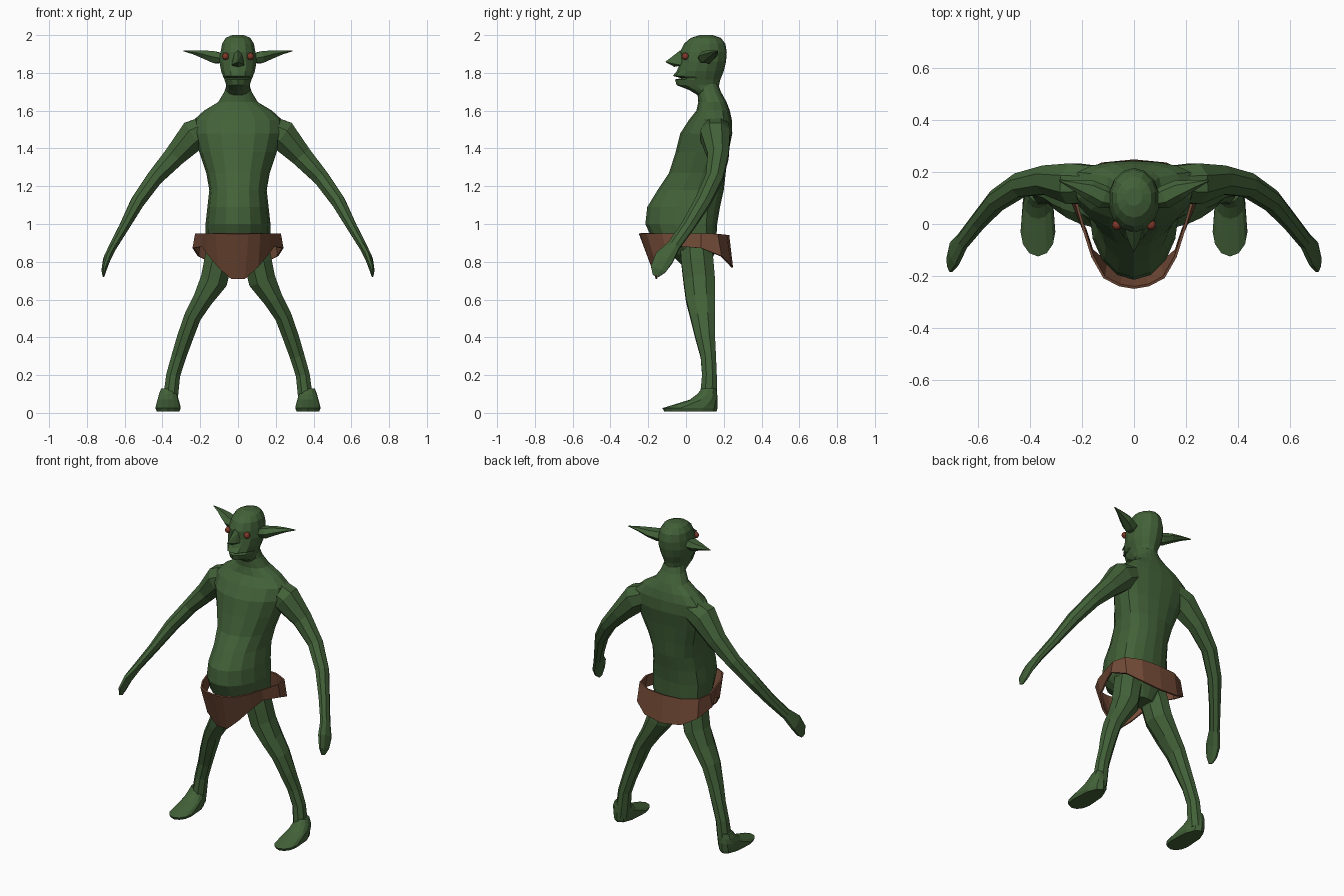
import bpy, bmesh, math
from mathutils import Vector


def material(name, rgb):
    m = bpy.data.materials.new(name)
    m.diffuse_color = (*rgb, 1)
    return m


GREEN = material("skin green", (0.055, 0.12, 0.04))
BROWN = material("leather brown", (0.17, 0.07, 0.038))
RED = material("eye red", (0.22, 0.04, 0.022))


def finish(bm, name, mat, mirror=False):
    bmesh.ops.recalc_face_normals(bm, faces=bm.faces)
    me = bpy.data.meshes.new(name)
    bm.to_mesh(me)
    bm.free()
    me.materials.append(mat)
    ob = bpy.data.objects.new(name, me)
    bpy.context.collection.objects.link(ob)
    if mirror:
        ob.modifiers.new("mirror", 'MIRROR')
    return ob


def skin(name, loops, mirror=False):
    """Bridge a list of equal-sized point loops and close both ends."""
    bm = bmesh.new()
    rows = [[bm.verts.new(p) for p in loop] for loop in loops]
    n = len(rows[0])
    for a, b in zip(rows, rows[1:]):
        for i in range(n):
            j = (i + 1) % n
            bm.faces.new((a[i], a[j], b[j], b[i]))
    bm.faces.new(rows[0])
    bm.faces.new(rows[-1])
    return finish(bm, name, GREEN, mirror)


def stack(name, rings, n, x=0, flat_back=1.0, mirror=False):
    """Horizontal rings: height, front y, back y, half width, y of widest point."""
    loops = []
    for z, yf, yb, w, yc in rings:
        loop = []
        for i in range(n):
            t = 2 * math.pi * i / n
            c = math.cos(t)
            y = yc - (yc - yf) * c if c > 0 else yc + (yb - yc) * abs(c) ** flat_back
            loop.append((x + w * math.sin(t), y, z))
        loops.append(loop)
    return skin(name, loops, mirror)


def tube(name, rings, n=8, hint=(0, 1, 0)):
    """Mirrored limb: centre x, y, z, then half thickness across and along the hint."""
    pts = [Vector(r[:3]) for r in rings]
    loops = []
    for k, r in enumerate(rings):
        t = (pts[min(k + 1, len(pts) - 1)] - pts[max(k - 1, 0)]).normalized()
        u = t.cross(Vector(hint)).normalized()
        v = u.cross(t)
        loops.append([pts[k] + u * r[3] * math.cos(a) + v * r[4] * math.sin(a)
                      for a in (2 * math.pi * (i + 0.5) / n for i in range(n))])
    return skin(name, loops, True)


# Torso with pot belly, rounded back and sloping shoulders
stack("torso", [
    (0.77, -0.01, 0.12, 0.07, 0.06),
    (0.84, -0.08, 0.15, 0.14, 0.06),
    (0.91, -0.175, 0.16, 0.17, 0.05),
    (1.00, -0.215, 0.165, 0.172, 0.04),
    (1.09, -0.205, 0.18, 0.162, 0.04),
    (1.18, -0.15, 0.20, 0.152, 0.06),
    (1.27, -0.09, 0.21, 0.168, 0.09),
    (1.38, -0.055, 0.225, 0.205, 0.12),
    (1.48, -0.03, 0.245, 0.235, 0.14),
    (1.55, 0.015, 0.243, 0.235, 0.15),
    (1.60, 0.055, 0.232, 0.18, 0.15),
    (1.645, 0.065, 0.215, 0.105, 0.14),
    (1.70, 0.06, 0.185, 0.072, 0.12),
    (1.74, 0.05, 0.17, 0.06, 0.11)], 16, flat_back=0.65)

# Head with jaw, open mouth slit, lips and brow
stack("head", [
    (1.68, 0.065, 0.185, 0.055, 0.12),
    (1.71, 0.015, 0.175, 0.062, 0.10),
    (1.735, -0.05, 0.175, 0.064, 0.09),
    (1.765, -0.058, 0.182, 0.074, 0.08),
    (1.772, -0.025, 0.185, 0.077, 0.08),
    (1.784, -0.07, 0.19, 0.082, 0.08),
    (1.81, -0.048, 0.20, 0.092, 0.08),
    (1.86, -0.03, 0.212, 0.101, 0.09),
    (1.91, -0.032, 0.216, 0.095, 0.10),
    (1.955, -0.01, 0.208, 0.086, 0.10),
    (1.985, 0.025, 0.185, 0.067, 0.10),
    (2.00, 0.07, 0.14, 0.032, 0.105)], 14)

# Pointed nose
bm = bmesh.new()
for p in [(0, -0.03, 1.92), (0, -0.11, 1.858), (0, -0.062, 1.832)]:
    bm.verts.new(p)
for s in (-1, 1):
    for p in [(0.036, -0.02, 1.84), (0.022, -0.065, 1.848), (0.02, -0.02, 1.905)]:
        bm.verts.new((s * p[0], p[1], p[2]))
bmesh.ops.convex_hull(bm, input=bm.verts)
finish(bm, "nose", GREEN)

# Swept-back pointed ears
tube("ears", [
    (0.075, 0.09, 1.875, 0.025, 0.03),
    (0.12, 0.105, 1.882, 0.036, 0.045),
    (0.17, 0.13, 1.895, 0.026, 0.04),
    (0.23, 0.15, 1.908, 0.013, 0.02),
    (0.288, 0.168, 1.916, 0.002, 0.003)], 6)

# Eyes
bm = bmesh.new()
bmesh.ops.create_uvsphere(bm, u_segments=10, v_segments=6, radius=0.019)
bmesh.ops.translate(bm, vec=(0.066, -0.004, 1.888), verts=bm.verts)
finish(bm, "eyes", RED, True)

# Long arms ending in flat mitten hands
tube("arms", [
    (0.11, 0.155, 1.53, 0.07, 0.07),
    (0.235, 0.155, 1.47, 0.088, 0.085),
    (0.335, 0.17, 1.36, 0.062, 0.06),
    (0.44, 0.15, 1.245, 0.046, 0.05),
    (0.53, 0.09, 1.12, 0.040, 0.045),
    (0.60, 0.01, 0.99, 0.029, 0.038),
    (0.66, -0.065, 0.885, 0.023, 0.036),
    (0.692, -0.115, 0.82, 0.021, 0.055),
    (0.709, -0.148, 0.76, 0.014, 0.045),
    (0.712, -0.16, 0.725, 0.005, 0.018)])

# Straddling legs
tube("legs", [
    (0.075, 0.05, 0.90, 0.09, 0.09),
    (0.105, 0.06, 0.80, 0.08, 0.092),
    (0.128, 0.07, 0.70, 0.078, 0.09),
    (0.187, 0.077, 0.60, 0.056, 0.083),
    (0.24, 0.088, 0.51, 0.048, 0.07),
    (0.28, 0.102, 0.40, 0.046, 0.056),
    (0.313, 0.118, 0.30, 0.042, 0.044),
    (0.343, 0.124, 0.20, 0.04, 0.042),
    (0.355, 0.12, 0.10, 0.042, 0.048),
    (0.365, 0.12, 0.04, 0.045, 0.045)])

# Long flat feet
stack("feet", [
    (0.008, -0.115, 0.162, 0.06, -0.03),
    (0.025, -0.125, 0.167, 0.067, -0.03),
    (0.045, -0.06, 0.167, 0.063, 0.02),
    (0.07, 0.02, 0.167, 0.056, 0.08),
    (0.10, 0.06, 0.165, 0.048, 0.11),
    (0.13, 0.085, 0.16, 0.036, 0.12)], 12, x=0.37, flat_back=0.7, mirror=True)

# Loincloth: top edge and bottom edge from the front centre to the back centre
cloth = [
    ((0, -0.245, 0.95), (0, -0.155, 0.71)),
    ((0.055, -0.236, 0.95), (0.035, -0.155, 0.71)),
    ((0.115, -0.205, 0.95), (0.105, -0.15, 0.775)),
    ((0.16, -0.125, 0.95), (0.162, -0.10, 0.845)),
    ((0.19, -0.03, 0.95), (0.188, -0.02, 0.88)),
    ((0.222, 0.08, 0.95), (0.236, 0.08, 0.872)),
    ((0.205, 0.165, 0.947), (0.21, 0.185, 0.83)),
    ((0.12, 0.212, 0.942), (0.125, 0.232, 0.785)),
    ((0, 0.224, 0.94), (0, 0.244, 0.77))]
bm = bmesh.new()
rows = [[bm.verts.new(p) for p in pair] for pair in cloth]
for (a, b), (c, d) in zip(rows, rows[1:]):
    bm.faces.new((a, b, d, c))
ob = finish(bm, "loincloth", BROWN, True)
thick = ob.modifiers.new("thickness", 'SOLIDIFY')
thick.thickness = 0.01
thick.offset = 0
